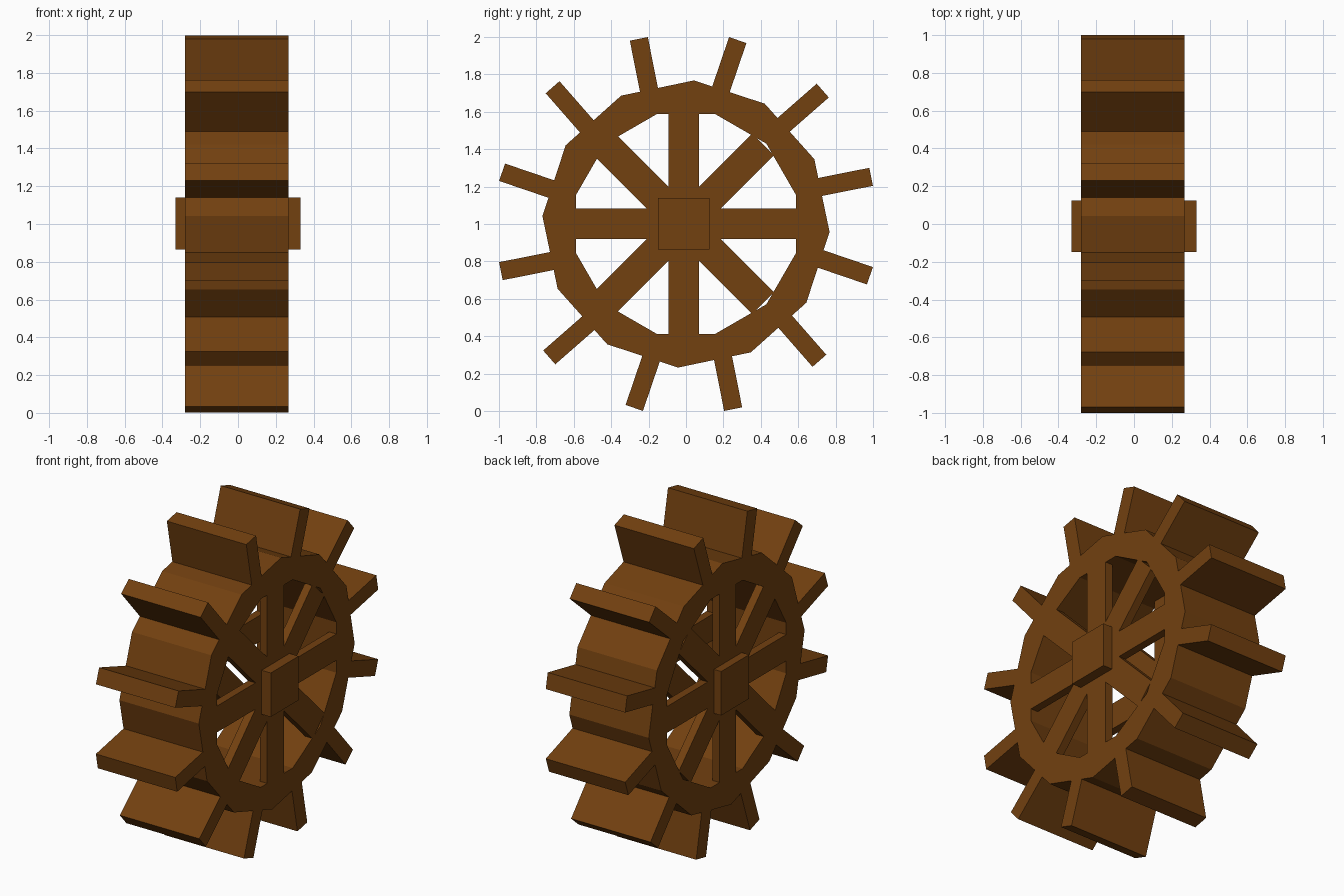
import bpy, bmesh, math
from mathutils import Matrix, Vector

if "Cube" in bpy.data.objects:
    bpy.data.objects.remove(bpy.data.objects["Cube"])

X0, X1 = -0.28, 0.267          # side faces of the wheel
CZ = 1.0                       # axle height

wood = bpy.data.materials.new("brown wood")
wood.diffuse_color = (0.17, 0.052, 0.005, 1)
wood.use_nodes = True
wood.node_tree.nodes["Principled BSDF"].inputs["Base Color"].default_value = wood.diffuse_color


def make_object(name, bm):
    bmesh.ops.recalc_face_normals(bm, faces=bm.faces)
    mesh = bpy.data.meshes.new(name)
    bm.to_mesh(mesh)
    bm.free()
    mesh.materials.append(wood)
    obj = bpy.data.objects.new(name, mesh)
    bpy.context.collection.objects.link(obj)
    return obj


def add_box(bm, lo, hi, angle=0.0, centre=(0, 0, CZ)):
    """Box between two corners, turned about the axle (x) and moved to centre."""
    lo, hi = Vector(lo), Vector(hi)
    size = hi - lo
    m = (Matrix.Translation(centre) @ Matrix.Rotation(angle, 4, 'X')
         @ Matrix.Translation((lo + hi) / 2) @ Matrix.Diagonal((*size, 1)))
    bmesh.ops.create_cube(bm, size=1, matrix=m)


# Twelve-sided rim, inner facets turned slightly against the outer ones
bm = bmesh.new()
N = 12


def loop(x, r, start):
    return [bm.verts.new((x, r * math.cos(a), CZ + r * math.sin(a)))
            for a in (math.radians(start + 360 / N * i) for i in range(N))]


rings = [loop(X0, 0.768, 26.8), loop(X1, 0.768, 26.8),
         loop(X1, 0.607, 15), loop(X0, 0.607, 15)]
for k in range(4):
    a, b = rings[k], rings[(k + 1) % 4]
    for i in range(N):
        j = (i + 1) % N
        bm.faces.new((a[i], a[j], b[j], b[i]))
make_object("rim", bm)

# Paddles, one edge in line with the axle
bm = bmesh.new()
for i in range(N):
    add_box(bm, (X0, 0.68, 0.006), (X1, 1.019, 0.104),
            math.radians(11.2 + 30 * i))
make_object("paddles", bm)

# A set of crossing spokes and a square hub plate on each side
T = 0.05
HUB = (0, -0.012, CZ + 0.002)
for side, xa, xb, ha, hb in (("left", X0, X0 + T, -0.33, X0 + T),
                             ("right", X1 - T, X1, X1 - T, 0.33)):
    bm = bmesh.new()
    for i in range(4):
        add_box(bm, (xa, -0.6, -0.082), (xb, 0.6, 0.082),
                math.radians(45 * i), HUB)
    make_object(side + "_spokes", bm)

    bm = bmesh.new()
    add_box(bm, (ha, -0.137, -0.137), (hb, 0.137, 0.137), 0, HUB)
    make_object(side + "_hub", bm)
